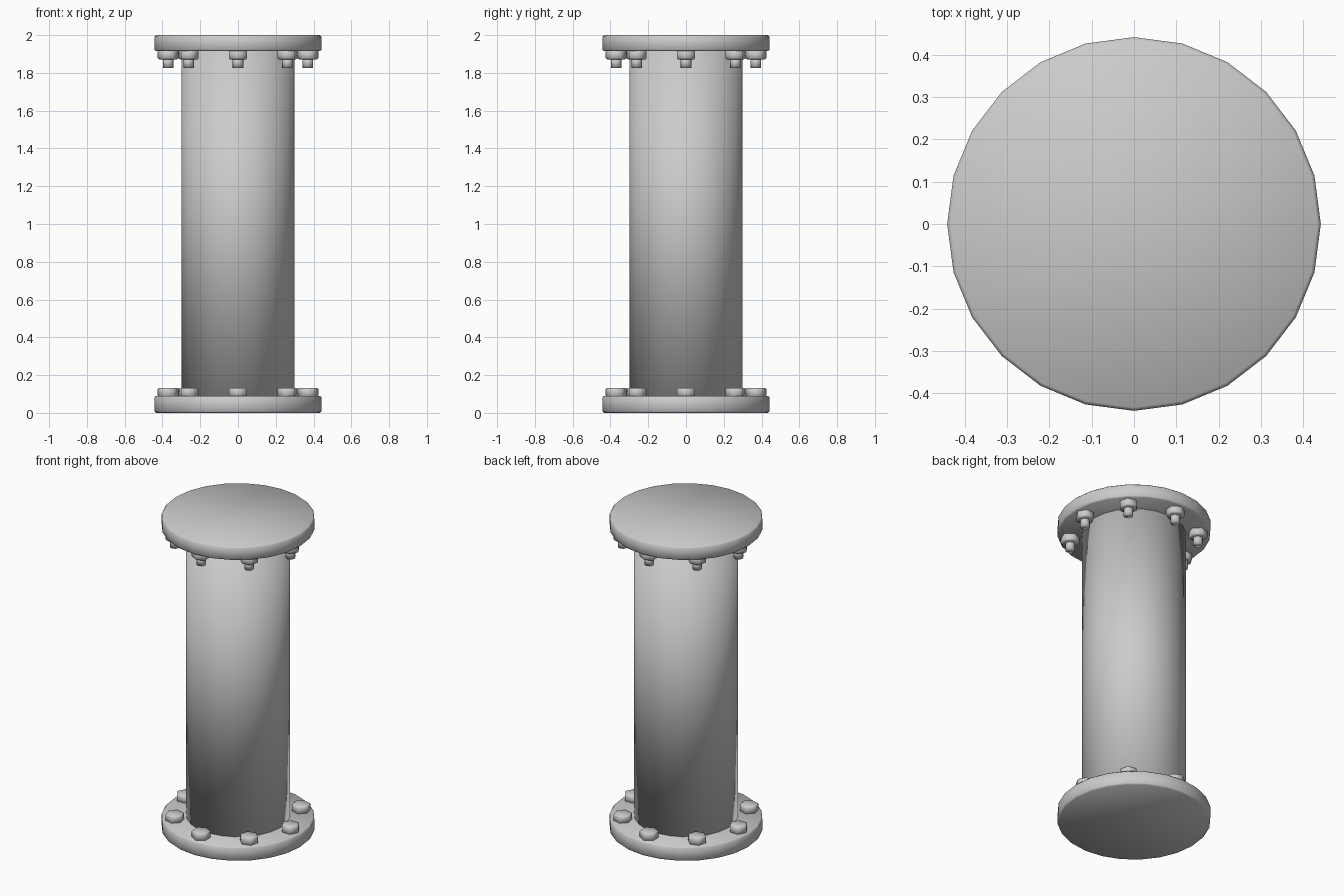
import bpy
from math import cos, sin, pi

if "Cube" in bpy.data.objects:
    bpy.data.objects.remove(bpy.data.objects["Cube"])


def cylinder(name, radius, z0, z1, sides, x=0, y=0, turn=0, bevel=0):
    """Upright smooth-shaded prism with its first corner at angle `turn`."""
    bpy.ops.mesh.primitive_cylinder_add(
        vertices=sides, radius=radius, depth=z1 - z0,
        location=(x, y, (z0 + z1) / 2), rotation=(0, 0, turn + pi / 2))
    ob = bpy.context.object
    ob.name = name
    bpy.ops.object.shade_smooth()
    if bevel:
        mod = ob.modifiers.new("rim", 'BEVEL')
        mod.width = bevel
        mod.segments = 1
        mod.limit_method = 'ANGLE'
        mod.angle_limit = pi * 0.4
    return ob


# pipe body
cylinder("pipe", 0.30, 0.085, 1.915, 24)

# end flanges
cylinder("bottom_flange", 0.442, 0.0, 0.09, 24, bevel=0.008)
cylinder("top_flange", 0.442, 1.915, 2.0, 24, bevel=0.008)

# ring of bolts: heads on the bottom flange, nuts and stud ends under the top one
for i in range(8):
    a = i * pi / 4
    x, y = 0.37 * cos(a), 0.37 * sin(a)
    cylinder(f"bolt_head_{i}", 0.055, 0.085, 0.133, 6, x, y, a, bevel=0.006)
    cylinder(f"nut_{i}", 0.055, 1.872, 1.92, 6, x, y, a, bevel=0.006)
    cylinder(f"stud_end_{i}", 0.028, 1.827, 1.88, 8, x, y, a)
